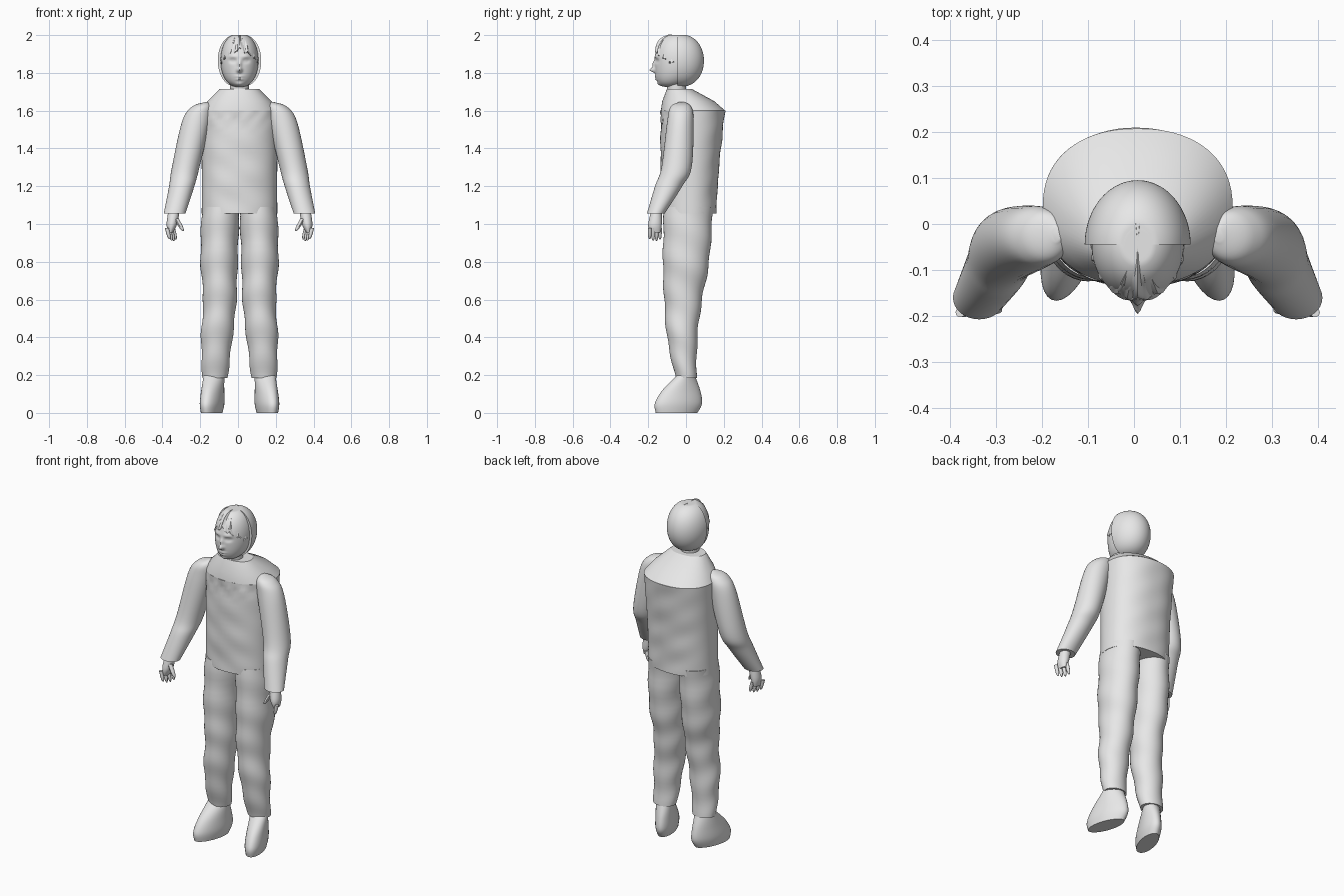
import bpy, bmesh, math
from math import sin, cos

cube = bpy.data.objects.get("Cube")
if cube:
    bpy.data.objects.remove(cube, do_unlink=True)

grey = bpy.data.materials.new("plain light grey")
grey.use_nodes = True
colour = (.8, .8, .8, 1)
grey.diffuse_color = colour
grey.node_tree.nodes["Principled BSDF"].inputs["Base Color"].default_value = colour
middle = .008  # symmetry line of the body


def spline(before, start, end, after, t):
    """Smooth curve from start to end, guided by its neighbours."""
    linear = end - before
    square = 2 * before - 5 * start + 4 * end - after
    cubic = 3 * (start - end) + after - before
    return start + t * (linear + t * (square + t * cubic)) / 2


def rounded(value, power):
    return math.copysign(abs(value) ** (2 / power), value)


def refine(rows, steps):
    """Insert smoothly curved sections between the given ones."""
    padded = [rows[0], *rows, rows[-1]]
    fine = []
    for guides in zip(padded, padded[1:], padded[2:], padded[3:]):
        for step in range(steps):
            fine.append([spline(*values, step / steps) for values in zip(*guides)])
    return fine + [rows[-1]]


def loft(name, rows, side=1, sides=32, power=2, shape=None, crease=40):
    """Skin rounded sections given as (z, x, y, half width, half depth)."""
    bm = bmesh.new()
    rings = []
    for index, (z, x, y, width, depth) in enumerate(rows):
        ring = []
        for corner in range(sides):
            turn = math.tau * corner / sides
            point = (x + width * rounded(cos(turn), power),
                     y + depth * rounded(sin(turn), power), z)
            if shape:
                point = shape(*point, turn, index / (len(rows) - 1))
            ring.append(bm.verts.new((middle + side * point[0], *point[1:])))
        rings.append(ring)
    for lower, upper in zip(rings, rings[1:]):
        for corner in range(sides):
            following = (corner + 1) % sides
            bm.faces.new((lower[corner], lower[following], upper[following], upper[corner]))
    bm.faces.new(rings[0])
    bm.faces.new(rings[-1])
    bmesh.ops.recalc_face_normals(bm, faces=bm.faces)
    mesh = bpy.data.meshes.new(name)
    bm.to_mesh(mesh)
    bm.free()
    mesh.materials.append(grey)
    part = bpy.data.objects.new(name, mesh)
    bpy.context.collection.objects.link(part)
    bpy.ops.object.select_all(action="DESELECT")
    part.select_set(True)
    bpy.context.view_layer.objects.active = part
    bpy.ops.object.shade_smooth_by_angle(angle=math.radians(crease))


def dome(name, width, depth, shape, lowest=-1, crease=40):
    """Full, egg-like form around the centre of the skull, level at the crown."""
    count = 60
    start, end = math.asin(lowest), math.pi / 2
    rows = []
    for index in range(count + 1):
        tilt = start + (end - start) * (index + .5) / (count + 1)
        full = cos(tilt) ** .8
        rows.append((min(2, 1.865 + .14 * sin(tilt)), 0, -.045, width * full, depth * full))
    loft(name, rows, sides=112, shape=shape, crease=crease)


def digit(name, side, root, tip, radius):
    """Finger with a rounded, narrowing end."""
    rows = []
    for index in range(9):
        t = index / 8
        x, y, z = (a + (b - a) * t for a, b in zip(root, tip))
        size = radius * math.sqrt(1.1 - t ** 4)
        rows.append((z, x, y, size, size))
    loft(name, rows, side, sides=10)


# Jacket body with soft cloth folds and sloping shoulders
def folds(x, y, z, turn, t):
    fold = .003 * sin(38 * z + 9 * x) * sin(17 * x + 6 * z + 2)
    if y < 0 and 1.5 < z < 1.65:
        fold += .004 * sin(75 * x) * sin(70 * z)
    return x, y + fold * sin(turn), z


chest = (1.6, 0, .037, .206, .17)
trunk = refine([(1.055, 0, .015, .2, .145), (1.3, 0, .02, .2, .155), chest], 12)
loft("jacket_body", trunk, sides=72, power=2.25, shape=folds)
shoulder_rows = [chest, (1.65, 0, .012, .17, .138), (1.715, 0, -.035, .103, .066)]
loft("jacket_shoulders", shoulder_rows, sides=72, power=2.25, crease=20)


# Faint creases for the trousers
def creases(x, y, z, turn, t):
    ripple = .003 * sin(34 * z + 2 * sin(turn))
    return x + ripple * cos(turn), y + ripple * sin(turn), z


# Shoes narrow at the heel, with toes turned outward
def toe_out(x, y, z, turn, t):
    return .135 + (x - .135) * (1 - max(0, y)) - y / 4, y, z


leg = refine([(1.09, .1, .013, .1, .13), (.8, .108, 0, .098, .122),
              (.6, .104, -.015, .088, .1), (.4, .12, -.02, .083, .08),
              (.185, .13, 0, .066, .056)], 9)
shoe = refine([(0, .135, -.05, .05, .11), (.05, .135, -.04, .058, .125),
               (.12, .135, -.025, .056, .1), (.2, .135, 0, .054, .046)], 6)
sleeve = refine([(1.645, .175, -.023, .01, .015), (1.62, .2, -.027, .053, .055),
                 (1.54, .23, -.03, .075, .07), (1.3, .285, -.05, .073, .08),
                 (1.2, .306, -.092, .067, .072), (1.055, .344, -.16, .057, .047)], 7)
palm = refine([(1.08, .345, -.155, .03, .026), (1, .358, -.164, .028, .036),
               (.955, .365, -.165, .012, .028)], 6)

for side, label in ((1, "left"), (-1, "right")):
    loft(label + "_trouser_leg", leg, side, sides=40, shape=creases)
    loft(label + "_shoe", shoe, side, shape=toe_out)
    loft(label + "_sleeve", sleeve, side)
    loft(label + "_palm", palm, side, sides=20)
    for number, name in enumerate(("index", "middle", "ring", "little")):
        x, y = .385 - number * .011, number * .018 - .192
        length = .06 + .01 * sin(number)
        digit(f"{label}_{name}_finger", side, (x, y, .98), (x - .015, y, .98 - length), .01)
    digit(label + "_thumb", side, (.335, -.178, 1.03), (.298, -.187, .962), .012)

# Face relief as (x, z, x spread, z spread, forward amount)
relief = {
    "nose tip": (0, 1.815, .012, .012, .03),
    "nose bridge": (0, 1.845, .01, .02, .013),
    "brows": (.035, 1.887, .025, .01, .006),
    "eye sockets": (.035, 1.864, .017, .01, -.012),
    "eyeballs": (.035, 1.864, .01, .005, .007),
    "upper lip": (0, 1.781, .022, .004, .008),
    "lower lip": (0, 1.766, .018, .005, .008),
    "chin": (0, 1.738, .022, .012, .008),
}


def face(x, y, z, turn, t):
    below = max(0, 1.865 - z) / .14
    y -= .04 * below ** 2
    if sin(turn) < 0:
        for across, height, wide, tall, amount in relief.values():
            reach = ((abs(x) - across) / wide) ** 2 + ((z - height) / tall) ** 2
            y -= amount * math.exp(-reach)
    return x, y, z


# Ragged fringe that drops at the temples
def fringe(x, y, z, turn, t):
    drop = .07 * abs(cos(turn)) ** 1.5 + .008 * sin(13 * turn) + .006 * sin(29 * turn)
    lump = .003 * sin(17 * turn + 9 * t) * (1 - t)
    return x + lump * cos(turn), y + lump * sin(turn), z - drop * (1 - t)


# Back of the hair, cut straight across at the ears
def cut_front(x, y, z, turn, t):
    return x, max(y, -.045), z


dome("head", .1, .12, face, crease=60)
dome("front_hair", .109, .128, fringe, lowest=.4)
dome("back_hair", .115, .14, cut_front)
loft("neck", [(1.67, 0, -.05, .05, .05), (1.8, 0, -.05, .05, .05)])
